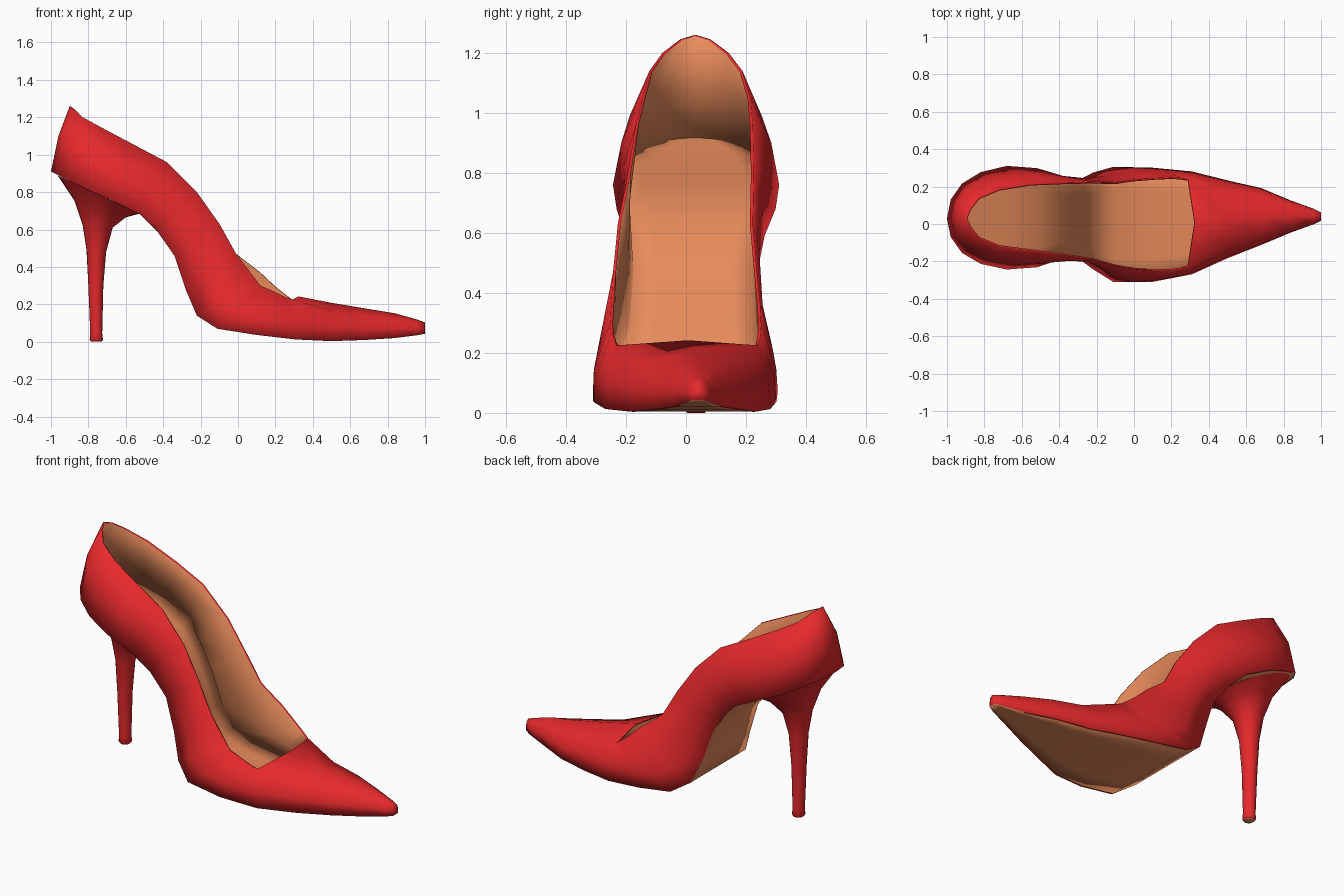
import bpy, bmesh, math

if "Cube" in bpy.data.objects:
    bpy.data.objects.remove(bpy.data.objects["Cube"])

def material(name, col):
    m = bpy.data.materials.new(name)
    m.diffuse_color = (*col, 1)
    m.use_nodes = True
    m.node_tree.nodes["Principled BSDF"].inputs["Base Color"].default_value = m.diffuse_color
    return m

RED = material("red leather", (0.79, 0.022, 0.025))
TAN = material("tan lining", (0.80, 0.26, 0.105))

# Foot centre line: sideways shift along the length
SHIFT = [(-1, .03), (-.55, .035), (-.25, .022), (-.12, -.002), (.1, -.004), (.3, .005), (.5, .025), (.68, .04), (1, .04)]

def shift(x):
    for (x0, y0), (x1, y1) in zip(SHIFT, SHIFT[1:]):
        if x <= x1:
            return y0 + (y1 - y0) * (x - x0) / (x1 - x0)
    return SHIFT[-1][1]

# Stations from heel to throat: bottom, middle, rim as (x, half width, z)
WALL = [
    ((-1.0, 0, .91), (-.96, 0, 1.10), (-.90, 0, 1.26)),
    ((-.98, .10, .90), (-.945, .085, 1.09), (-.88, .05, 1.245)),
    ((-.92, .185, .87), (-.89, .165, 1.05), (-.83, .11, 1.20)),
    ((-.82, .245, .82), (-.78, .22, .99), (-.72, .155, 1.14)),
    ((-.68, .277, .76), (-.62, .25, .90), (-.55, .18, 1.05)),
    ((-.52, .265, .68), (-.47, .24, .82), (-.38, .195, .96)),
    ((-.43, .232, .59), (-.36, .225, .70), (-.22, .21, .80)),
    ((-.34, .21, .46), (-.25, .222, .54), (-.10, .225, .63)),
    ((-.28, .22, .28), (-.16, .25, .36), (-.01, .24, .47)),
    ((-.22, .258, .14), (-.10, .292, .21), (.12, .25, .30)),
    ((-.11, .308, .07), (.00, .304, .145), (.20, .25, .265)),
    ((.10, .305, .037), (.13, .297, .12), (.25, .245, .24)),
    ((.31, .275, .013), (.31, .268, .10), (.29, .235, .225)),
]
THROAT = len(WALL) - 1
CENTRE = {THROAT: (.325, .242)}
# Toe stations: x, half width, bottom z, ridge z
for x, w, zb, zt in [(.50, .208, .004, .208), (.68, .152, .010, .178), (.84, .085, .020, .152),
                     (.96, .042, .035, .118), (1.0, .022, .043, .103)]:
    h = zt - zb
    CENTRE[len(WALL)] = (x, zt)
    WALL.append(((x, w, zb), (x, w * .97, zb + .42 * h), (x, w * .72, zb + .80 * h)))
INNER_LIFT = {9: .07, 10: .03, 11: .015}   # rim stands higher on the +y side

def finish(bm, name, mats, angle=60):
    me = bpy.data.meshes.new(name)
    bm.to_mesh(me)
    bm.free()
    for m in mats:
        me.materials.append(m)
    ob = bpy.data.objects.new(name, me)
    bpy.context.collection.objects.link(ob)
    bpy.ops.object.select_all(action='DESELECT')
    ob.select_set(True)
    bpy.context.view_layer.objects.active = ob
    bpy.ops.object.shade_smooth_by_angle(angle=math.radians(angle))
    return ob

# Upper: wall running toe - heel - toe, plus the vamp over the toes
bm = bmesh.new()
def wall_column(i, s):
    col = []
    for r, (x, w, z) in enumerate(WALL[i]):
        lift = INNER_LIFT.get(i, 0) if s > 0 and r == 2 else 0
        col.append(bm.verts.new((x, shift(x) + s * w, z + lift)))
    return col
n = len(WALL)
left = [wall_column(i, 1) for i in range(n)]
right = [left[0]] + [wall_column(i, -1) for i in range(1, n)]
loop = right[::-1] + left[1:]
for a, b in zip(loop, loop[1:]):
    for r in (0, 1):
        bm.faces.new((a[r], a[r + 1], b[r + 1], b[r]))
ridge = {i: bm.verts.new((x, shift(x), z)) for i, (x, z) in CENTRE.items()}
for i in range(THROAT, n - 1):
    bm.faces.new((left[i][2], left[i + 1][2], ridge[i + 1], ridge[i]))
    bm.faces.new((ridge[i], ridge[i + 1], right[i + 1][2], right[i][2]))
bm.faces.new(left[-1] + [ridge[n - 1]] + right[-1][::-1])   # toe tip
bmesh.ops.recalc_face_normals(bm, faces=bm.faces[:])
bm.normal_update()
back = min(bm.faces, key=lambda f: f.calc_center_median().x)
if back.normal.x > 0:
    bmesh.ops.reverse_faces(bm, faces=bm.faces[:])
upper = finish(bm, "upper", [RED, TAN], 75)
sol = upper.modifiers.new("leather thickness", 'SOLIDIFY')
sol.thickness = .010
sol.offset = -1
sol.material_offset = 1      # lining on the inside

# Sole: a ladder spanning the bottom row of the wall, its top is the footbed
bm = bmesh.new()
rows = []
for i in range(n):
    x, w, z = WALL[i][0]
    rows.append([bm.verts.new((x + (.004 if i < 2 else 0), shift(x) + s * max(w - .003, 0), z))
                 for s in ((0,) if i == 0 else (-1, -.6, 0, .6, 1))])
for j in range(4):
    bm.faces.new((rows[0][0], rows[1][j], rows[1][j + 1]))
    for a, b in zip(rows[1:], rows[2:]):
        bm.faces.new((a[j], b[j], b[j + 1], a[j + 1]))
bmesh.ops.recalc_face_normals(bm, faces=bm.faces[:])
bm.normal_update()
if sum(f.normal.z for f in bm.faces) < 0:
    bmesh.ops.reverse_faces(bm, faces=bm.faces[:])
sole = finish(bm, "sole", [TAN], 60)
m = sole.modifiers.new("thickness", 'SOLIDIFY')
m.thickness = .012
m.offset = 1

# Stiletto heel: rings given as back (x, z), front (x, z), half width
HEEL = [
    (-.785, 0, -.73, 0, .030), (-.793, .01, -.722, .01, .037), (-.79, .045, -.726, .045, .035),
    (-.80, .30, -.72, .30, .043), (-.81, .49, -.705, .48, .055), (-.83, .62, -.67, .61, .085),
    (-.875, .755, -.60, .665, .145), (-.965, .89, -.525, .685, .225),
]
SIDES = 20
bm = bmesh.new()
rings = []
for xb, zb, xf, zf, w in HEEL:
    ring = []
    for k in range(SIDES):
        a = 2 * math.pi * k / SIDES
        t = .5 + .5 * math.cos(a)
        ring.append(bm.verts.new((xb + (xf - xb) * t, .033 + w * math.sin(a), zb + (zf - zb) * t)))
    rings.append(ring)
for a, b in zip(rings, rings[1:]):
    for k in range(SIDES):
        bm.faces.new((a[k], a[(k + 1) % SIDES], b[(k + 1) % SIDES], b[k]))
bm.faces.new(rings[0][::-1]).material_index = 1    # tan tread under the heel
bmesh.ops.recalc_face_normals(bm, faces=bm.faces[:])
finish(bm, "heel", [RED, TAN])
